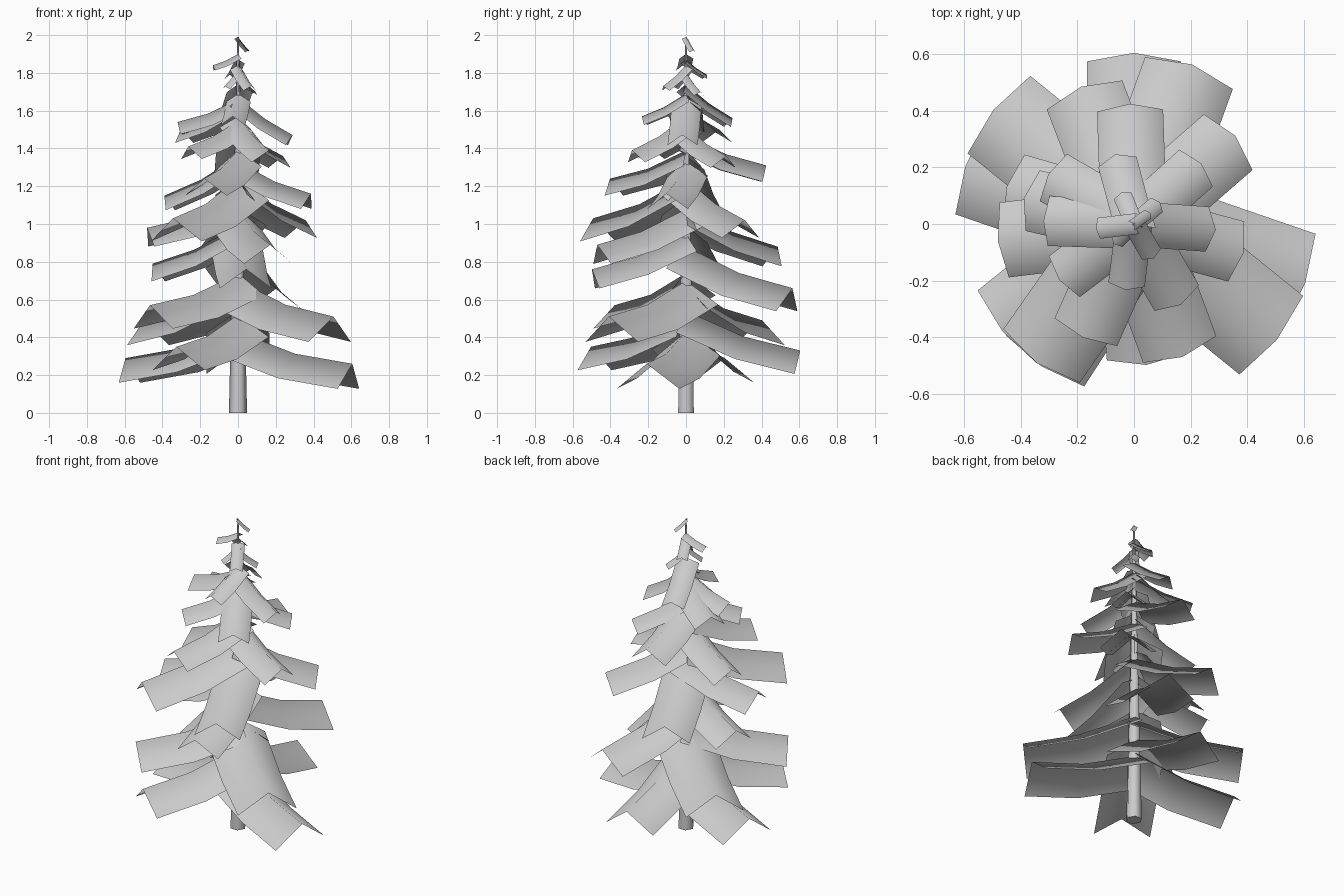
import bpy
import bmesh
import math
from mathutils import Vector, Matrix

if "Cube" in bpy.data.objects:
    bpy.data.objects.remove(bpy.data.objects["Cube"], do_unlink=True)

grey = bpy.data.materials.new("light_grey")
grey.use_nodes = True
colour = (0.6, 0.6, 0.6, 1)
grey.diffuse_color = colour
grey.node_tree.nodes["Principled BSDF"].inputs["Base Color"].default_value = colour


def finish(name, bm):
    """Turn a bmesh into a grey, smooth-shaded object."""
    mesh = bpy.data.meshes.new(name)
    for face in bm.faces:
        face.smooth = True
    bm.to_mesh(mesh)
    bm.free()
    mesh.materials.append(grey)
    obj = bpy.data.objects.new(name, mesh)
    bpy.context.scene.collection.objects.link(obj)
    return obj


def make_trunk(height, bottom_radius, top_radius):
    """Six-sided tapering trunk with a closed foot."""
    bm = bmesh.new()
    bmesh.ops.create_cone(bm, cap_ends=True, segments=6, radius1=bottom_radius,
                          radius2=top_radius, depth=height,
                          matrix=Matrix.Translation((0, 0, height / 2))
                          @ Matrix.Rotation(math.radians(90), 4, "Z"))
    trunk = finish("trunk", bm)
    for face in trunk.data.polygons:
        face.use_smooth = abs(face.normal.z) < 0.5


def make_bough(name, angle, reach, base, tip):
    """Sheet folded along its ridge and bent at mid length, drooping outwards."""
    half_width, fold_drop, sag = 0.275 * reach, 0.21 * reach, 0.05 * reach
    ridge = [Vector((0, 0, base)),
             Vector((reach / 2, 0, (base + tip) / 2 - sag)),
             Vector((reach, 0, tip))]
    bm = bmesh.new()
    rows = []
    for i, point in enumerate(ridge):
        # The fold hangs at right angles to the local slope of the ridge
        slope = (ridge[min(i + 1, 2)] - ridge[max(i - 1, 0)]).normalized()
        down = Vector((slope.z, 0, -slope.x)) * fold_drop
        side = Vector((0, half_width, 0))
        rows.append([bm.verts.new(p) for p in
                     (point + down - side, point, point + down + side)])
    for inner, outer in zip(rows, rows[1:]):
        for k in range(2):
            bm.faces.new((inner[k], outer[k], outer[k + 1], inner[k + 1]))
    bm.transform(Matrix.Rotation(math.radians(angle), 4, "Z"))
    finish(name, bm)


make_trunk(1.99, 0.048, 0.004)

# Boughs from the ground up: heading in degrees, reach, ridge height at trunk and at tip
boughs = [
    (-19, .64, .43, .26), (161, .63, .46, .29), (90, .605, .54, .33),
    (237, .6, .52, .35), (141, .64, .68, .49), (-39, .65, .7, .51),
    (219, .6, .74, .57), (70, .6, .88, .66), (-85, .5, .95, .76),
    (164, .47, .99, .79), (-70, .5, 1.08, .89), (111, .52, 1.09, .88),
    (187, .485, 1.14, .98), (41, .475, 1.24, 1.02), (235, .6, 1.24, 1.03),
    (-15, .4, 1.33, 1.16), (167, .4, 1.36, 1.15), (-114, .44, 1.39, 1.24),
    (92, .425, 1.47, 1.31), (42, .32, 1.52, 1.36), (-60, .33, 1.57, 1.39),
    (217, .33, 1.55, 1.41), (150, .35, 1.64, 1.5), (178, .32, 1.66, 1.54),
    (-4, .29, 1.67, 1.47), (-97, .235, 1.69, 1.57), (105, .255, 1.74, 1.56),
    (-60, .14, 1.84, 1.73), (40, .12, 1.8, 1.7), (225, .1, 1.82, 1.73),
    (112, .12, 1.87, 1.79), (187, .135, 1.9, 1.84), (35, .07, 1.99, 1.92),
]
for number, bough in enumerate(boughs, 1):
    make_bough(f"bough_{number}", *bough)
